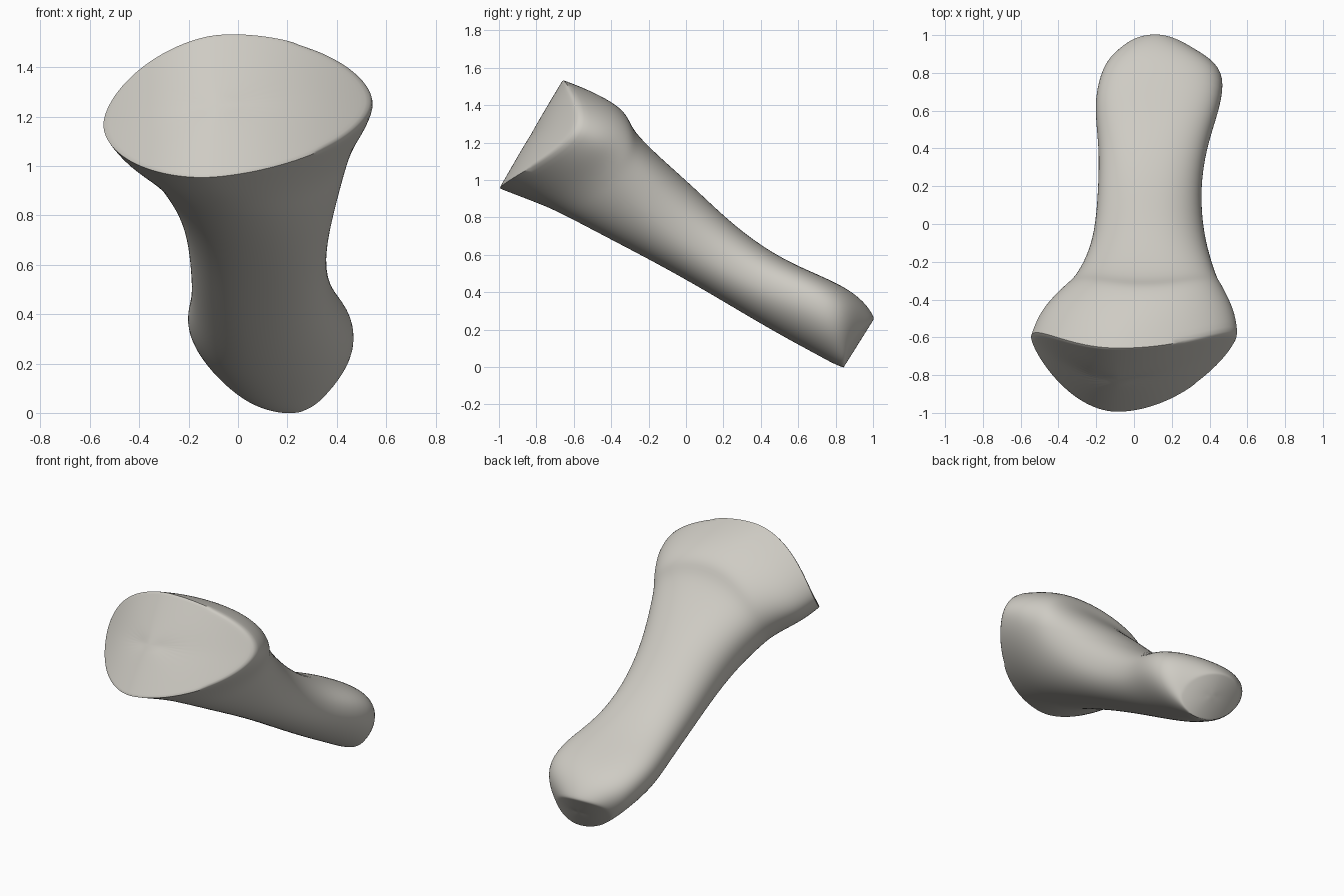
import bpy, bmesh, math
from mathutils import Vector

cube = bpy.data.objects.get("Cube")
if cube:
    bpy.data.objects.remove(cube, do_unlink=True)

mat = bpy.data.materials.new("bone_grey")
mat.use_nodes = True
colour = (0.62, 0.60, 0.55, 1)
mat.diffuse_color = colour
mat.node_tree.nodes["Principled BSDF"].inputs["Base Color"].default_value = colour

SIDES = 32

# Sections: underside (y, z), upper side (y, z), right x, left x,
# x of underside, x of upper side, sweep-back and lift of the sides, squareness
SECTIONS = [
    ((-1.0, .955), (-.66, 1.535), -.55, .555, -.09, -.08, .235, -.03, 1.8),
    ((-.87, .905), (-.53, 1.485), -.505, .54, -.06, -.04, .225, -.03, 1.85),
    ((-.74, .855), (-.4, 1.42), -.425, .495, 0, .03, .18, -.02, 1.95),
    ((-.65, .81), (-.318, 1.355), -.36, .465, .03, .05, .15, -.02, 2.0),
    ((-.58, .775), (-.295, 1.27), -.325, .445, .05, .06, .13, -.01, 2.1),
    ((-.4, .68), (-.15, 1.13), -.26, .41, .08, .08, .07, 0, 2.2),
    ((-.15, .55), (.04, .965), -.21, .37, .08, .08, 0, 0, 2.2),
    ((.1, .41), (.25, .76), -.19, .35, .08, .08, 0, 0, 2.2),
    ((.35, .26), (.48, .595), -.185, .385, .1, .1, 0, .02, 2.2),
    ((.55, .145), (.68, .505), -.215, .46, .13, .12, .01, .05, 2.2),
    ((.7, .065), (.85, .43), -.18, .48, .17, .12, .01, .05, 2.1),
    ((.79, .015), (.955, .35), -.13, .42, .19, .11, -.01, .04, 2.0),
    ((.842, -.003), (1.01, .265), -.07, .35, .2, .11, -.04, .02, 2.0),
]


def section_point(sec, angle, scale=1.0):
    low, high, x_min, x_max, x_low, x_high, sweep, lift, power = sec
    c, s = math.cos(angle), math.sin(angle)
    u = math.copysign(abs(c) ** (2 / power), c) * scale
    v = math.copysign(abs(s) ** (2 / power), s) * scale
    t = (v + 1) / 2
    middle = (x_low + x_high) / 2
    reach = x_max - middle if u > 0 else middle - x_min
    x = middle + u * reach + v * (x_high - x_low) / 2
    y = low[0] + (high[0] - low[0]) * t + sweep * u * u
    # the sides lean up toward the left in proportion to their sweep
    z = low[1] + (high[1] - low[1]) * t + .2 * sweep * u + lift * u * u
    return Vector((x, y, z))


bm = bmesh.new()


def ring(sec, scale=1.0):
    return [bm.verts.new(section_point(sec, math.tau * i / SIDES, scale))
            for i in range(SIDES)]


def bridge(a, b):
    for i in range(SIDES):
        j = (i + 1) % SIDES
        bm.faces.new((a[i], a[j], b[j], b[i]))


def cap(rim, sec):
    for scale in (.9, .65, .35):
        inner = ring(sec, scale)
        bridge(rim, inner)
        rim = inner
    centre = bm.verts.new(section_point(sec, 0, 0))
    for i in range(SIDES):
        bm.faces.new((rim[i], rim[(i + 1) % SIDES], centre))


# Shaft lofted through the sections, closed at both joints
rings = [ring(sec) for sec in SECTIONS]
for a, b in zip(rings, rings[1:]):
    bridge(a, b)
cap(rings[0], SECTIONS[0])
cap(rings[-1], SECTIONS[-1])
bmesh.ops.recalc_face_normals(bm, faces=bm.faces)

# Wide joint rim is crisp but soft on its left; narrow end is crisp underneath
crease = bm.edges.layers.float.new("crease_edge")
for rim, amount in ((rings[0], .8), (rings[-1][SIDES // 2:], .5)):
    members = set(rim)
    for edge in bm.edges:
        if edge.verts[0] in members and edge.verts[1] in members:
            edge[crease] = amount if edge.verts[0].co.x < .3 else .3

mesh = bpy.data.meshes.new("bone")
bm.to_mesh(mesh)
bm.free()
mesh.materials.append(mat)
bone = bpy.data.objects.new("bone", mesh)
bpy.context.collection.objects.link(bone)
bpy.context.view_layer.objects.active = bone
bone.select_set(True)
smooth = bone.modifiers.new("smooth_surface", "SUBSURF")
smooth.levels = smooth.render_levels = 2
bpy.ops.object.modifier_apply(modifier=smooth.name)
bpy.ops.object.shade_smooth_by_angle(angle=math.radians(50))
